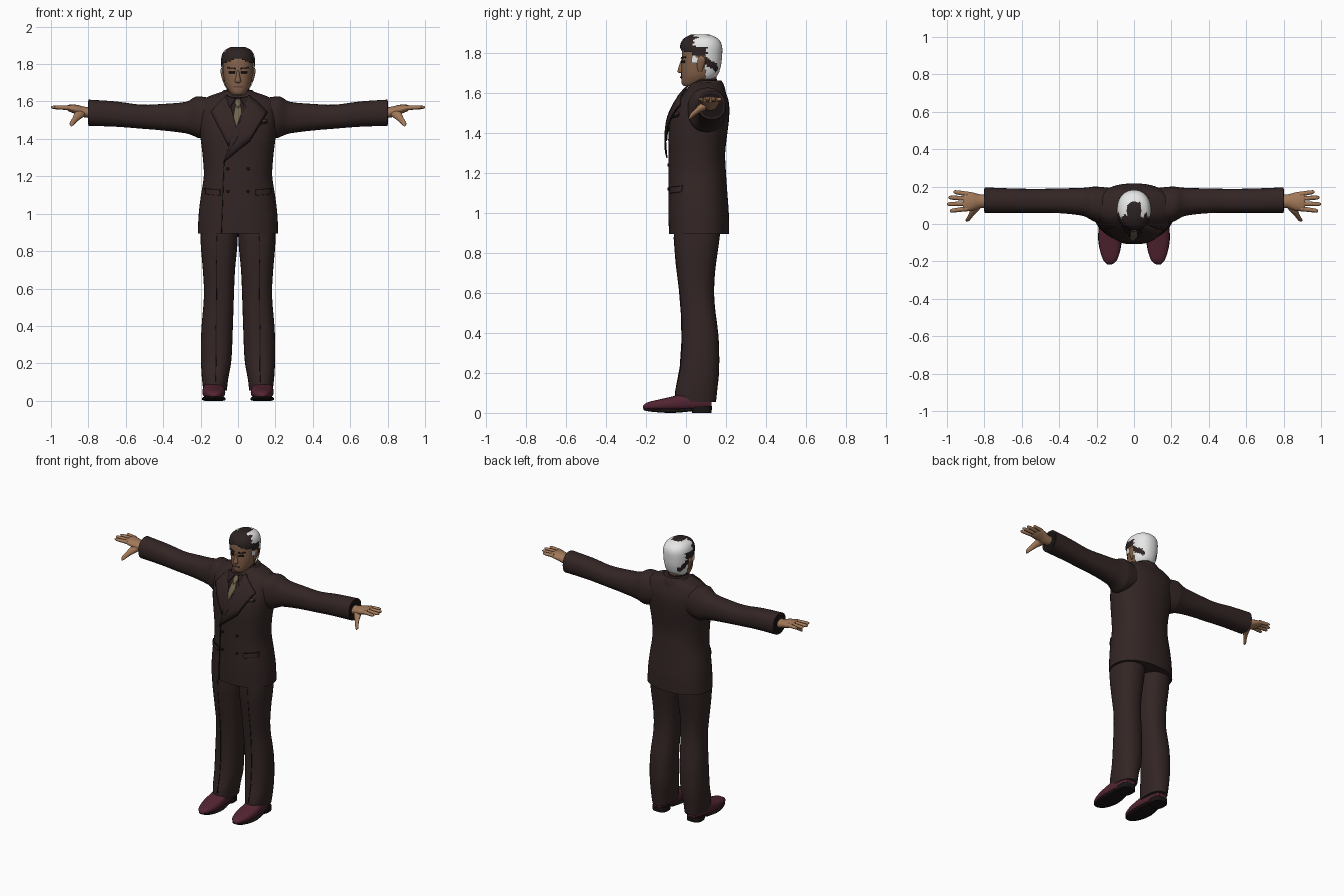
import bpy, bmesh, math
from mathutils import Vector
from mathutils.bvhtree import BVHTree

if "Cube" in bpy.data.objects:
    bpy.data.objects.remove(bpy.data.objects["Cube"])


def material(name, r, g, b):
    m = bpy.data.materials.new(name)
    m.use_nodes = True
    m.diffuse_color = (r, g, b, 1)
    bsdf = m.node_tree.nodes["Principled BSDF"]
    bsdf.inputs["Base Color"].default_value = (r, g, b, 1)
    bsdf.inputs["Roughness"].default_value = 0.8
    return m


SUIT = material("dark brown cloth", .033, .019, .018)
SEAM = material("near black", .01, .007, .007)
SHIRT = material("dark shirt", .022, .012, .013)
TIE = material("olive tie", .16, .125, .07)
SKIN = material("hand skin", .36, .19, .1)
FACE = material("face skin", .23, .12, .068)
LIPS = material("lip brown", .13, .055, .04)
HAIR = material("dark hair", .026, .016, .016)
WHITE = material("white hair", .8, .8, .8)
SHOE = material("burgundy leather", .085, .018, .032)
parts = []


def finish(name, bm, mats, mirror):
    bmesh.ops.recalc_face_normals(bm, faces=bm.faces)
    me = bpy.data.meshes.new(name)
    bm.to_mesh(me)
    bm.free()
    for m in mats:
        me.materials.append(m)
    ob = bpy.data.objects.new(name, me)
    bpy.context.collection.objects.link(ob)
    if mirror:
        ob.modifiers.new("mirror", 'MIRROR').use_bisect_axis[0] = False
    parts.append(ob)
    return ob


def spline(rows, steps):
    """Catmull-Rom interpolation through the section rows."""
    out = []
    for i in range(len(rows) - 1):
        quad = [rows[max(i - 1, 0)], rows[i], rows[i + 1], rows[min(i + 2, len(rows) - 1)]]
        for k in range(steps):
            t = k / steps
            out.append([b + t / 2 * (c - a + t * (2 * a - 5 * b + 4 * c - d + t * (3 * (b - c) + d - a)))
                        for a, b, c, d in zip(*quad)])
    return out + [list(rows[-1])]


def loft(name, rows, mat, axis='z', power=2, sides=28, steps=3, mirror=False, keep=None, paint=None):
    """Skin oval sections; each row is position, low a, high a, low b, high b."""
    bm = bmesh.new()
    rings = []
    for t, a0, a1, b0, b1 in spline(rows, steps):
        ring = []
        for k in range(sides):
            ang = math.tau * k / sides
            c, s = math.cos(ang), math.sin(ang)
            a = (a0 + a1) / 2 + (a1 - a0) / 2 * math.copysign(abs(c) ** (2 / power), c)
            b = (b0 + b1) / 2 + (b1 - b0) / 2 * math.copysign(abs(s) ** (2 / power), s)
            co = {'z': (a, b, t), 'x': (t, a, b), 'y': (a, t, b)}[axis]
            ring.append(bm.verts.new(co))
        rings.append(ring)
    for lo, hi in zip(rings, rings[1:]):
        for k in range(sides):
            n = (k + 1) % sides
            bm.faces.new((lo[k], lo[n], hi[n], hi[k]))
    bm.faces.new(rings[0])
    bm.faces.new(rings[-1])
    if keep:
        gone = [f for f in bm.faces if not keep(f.calc_center_median())]
        bmesh.ops.delete(bm, geom=gone, context='FACES')
    if paint:
        for f in bm.faces:
            f.material_index = paint(f.calc_center_median())
    tree = BVHTree.FromBMesh(bm)
    finish(name, bm, mat if isinstance(mat, list) else [mat], mirror)
    return tree


def drape(name, points, mat, tree, lift=.005, mirror=False):
    """Thin plate, outlined in x and z, laid on the front of a surface."""
    bm = bmesh.new()
    bm.faces.new([bm.verts.new((x, 0, z)) for x, z in points])
    bmesh.ops.triangulate(bm, faces=bm.faces)
    bmesh.ops.subdivide_edges(bm, edges=bm.edges, cuts=5, use_grid_fill=True)
    for v in bm.verts:
        hit = tree.ray_cast(Vector((v.co.x, -1, v.co.z)), Vector((0, 1, 0)))[0]
        if hit:
            v.co.y = hit.y - lift
    ob = finish(name, bm, [mat], mirror)
    solid = ob.modifiers.new("thickness", 'SOLIDIFY')
    solid.thickness, solid.offset = .007, 0


def box_outline(x, z, w, h, tilt=0):
    return [(x - w, z - h - tilt), (x + w, z - h + tilt), (x + w, z + h + tilt), (x - w, z + h - tilt)]


def oval_rows(rows):
    """Rows symmetric about x = 0: position, half width, back and front."""
    return [(z, -w, w, y0, y1) for z, w, y0, y1 in rows]


# Jacket body and sleeves
jacket = loft("jacket_body", oval_rows([
    (.895, .215, -.085, .215), (1.0, .21, -.088, .214), (1.1, .198, -.088, .207),
    (1.2, .183, -.088, .2), (1.3, .188, -.088, .196), (1.4, .2, -.088, .207),
    (1.48, .208, -.076, .216), (1.55, .21, -.045, .215), (1.6, .2, -.012, .2),
    (1.63, .15, .012, .188), (1.655, .075, .03, .172)]), SUIT, power=2.3, sides=48)
loft("sleeve", [
    (.1, .0, .19, 1.43, 1.61), (.2, .01, .2, 1.405, 1.627), (.235, .025, .197, 1.415, 1.622),
    (.28, .045, .193, 1.43, 1.598), (.4, .058, .19, 1.445, 1.587), (.52, .06, .188, 1.455, 1.583),
    (.65, .06, .19, 1.465, 1.6), (.8, .06, .196, 1.47, 1.61)],
    SUIT, axis='x', power=2.3, mirror=True)
loft("cuff_opening", [(.79, .068, .188, 1.478, 1.602), (.802, .068, .188, 1.478, 1.602)],
     SEAM, axis='x', power=2.3, mirror=True)
loft("jacket_collar", oval_rows([
    (1.6, .115, -.002, .2), (1.635, .098, .02, .192), (1.662, .076, .045, .178)]), SUIT)

# Shirt, tie and lapels
drape("shirt_front", [(0, 1.41), (.07, 1.62), (-.07, 1.62)], SHIRT, jacket, .004)
loft("shirt_collar", oval_rows([(1.6, .068, .0, .16), (1.67, .06, .025, .155)]), SHIRT)
drape("tie", [(0, 1.415), (.03, 1.47), (.014, 1.575), (-.014, 1.575), (-.03, 1.47)], TIE, jacket, .009)
loft("tie_knot", oval_rows([(1.565, .012, -.05, .0), (1.59, .02, -.04, .02), (1.61, .02, -.018, .03)]),
     TIE, sides=12)
drape("shirt_collar_wing", [(.012, 1.615), (.045, 1.565), (.066, 1.63)], SHIRT, jacket, .014, True)
drape("right_lapel", [(-.055, 1.635), (-.1, 1.6), (-.145, 1.545), (-.05, 1.36), (.005, 1.41)],
      SUIT, jacket, .012)
drape("left_lapel", [(.055, 1.635), (.1, 1.6), (.155, 1.545), (.06, 1.39), (-.075, 1.28), (0, 1.41)],
      SUIT, jacket, .016)
drape("lapel_edge", [(.157, 1.54), (.063, 1.385), (-.075, 1.275), (-.075, 1.281), (.06, 1.391), (.153, 1.545)],
      SEAM, jacket, .015)
drape("front_edge", [(-.077, 1.28), (-.073, 1.28), (-.087, .9), (-.091, .9)], SEAM, jacket, .002)
drape("breast_pocket", box_outline(.13, 1.485, .027, .006, .004), SEAM, jacket)
drape("pocket_square", box_outline(.135, 1.497, .016, .005, .003), LIPS, jacket)
drape("hip_pocket_flap", box_outline(.135, 1.115, .04, .014, .004), SUIT, jacket, .004, True)
drape("pocket_seam", box_outline(.135, 1.131, .04, .002, .004), SEAM, jacket, .004, True)
for row, z in enumerate((1.24, 1.12)):
    for x in (-.055, .055):
        drape("button_%d" % row, [(x + .008 * math.cos(a), z + .008 * math.sin(a))
                                  for a in (math.tau * k / 8 for k in range(8))], SEAM, jacket)

# Trousers with a pressed crease
leg = loft("trouser_leg", [
    (.055, .06, .185, -.055, .15), (.12, .052, .193, -.052, .157), (.22, .035, .198, -.03, .166),
    (.38, .028, .196, -.02, .163), (.56, .022, .182, -.028, .142), (.7, .016, .188, -.045, .145),
    (.85, .002, .2, -.06, .165), (.98, .001, .195, -.06, .18)], SUIT, power=2.3, mirror=True)
drape("trouser_crease", [(.117, .1), (.121, .1), (.115, .88), (.111, .88)], SEAM, leg, -.001, True)

# Shoes
loft("shoe", [
    (-.216, .118, .142, .022, .034), (-.195, .092, .163, .016, .052), (-.14, .074, .182, .012, .066),
    (-.07, .068, .19, .01, .082), (0, .074, .186, .01, .1), (.08, .082, .178, .012, .105),
    (.128, .1, .16, .018, .09)], SHOE, axis='y', power=2.6, mirror=True)
loft("shoe_sole", [
    (-.212, .115, .145, .014, .024), (-.19, .09, .165, .008, .022), (-.13, .071, .185, .002, .02),
    (-.06, .066, .192, 0, .02), (.03, .078, .182, .008, .026)], SEAM, axis='y', power=4, mirror=True)
loft("shoe_heel", [(0, .08, .18, .03, .128), (.035, .08, .18, .026, .13)], SEAM, power=3, mirror=True)

# Hands
loft("palm", [
    (.76, .088, .158, 1.51, 1.57), (.82, .085, .158, 1.515, 1.572), (.86, .072, .168, 1.53, 1.582),
    (.9, .068, .174, 1.545, 1.583), (.915, .075, .168, 1.555, 1.578)], SKIN, axis='x', mirror=True)
for finger, y, tip, drift in (("index", .082, .985, -.012), ("middle", .109, 1.0, -.003),
                              ("ring", .136, .992, .006), ("little", .16, .965, .012)):
    rows = []
    for t, w, h in ((0, .013, .013), (.5, .012, .011), (.88, .01, .009), (1, .004, .003)):
        mid, z = y + drift * t, 1.566 + .003 * t
        rows.append((.89 + (tip - .89) * t, mid - w, mid + w, z - h, z + h))
    loft(finger + "_finger", rows, SKIN, axis='x', sides=12, mirror=True)
loft("thumb", [
    (.1, .81, .868, 1.515, 1.56), (.07, .832, .878, 1.503, 1.545), (.045, .857, .887, 1.487, 1.52),
    (.022, .876, .9, 1.47, 1.495), (.013, .886, .896, 1.467, 1.477)], SKIN, axis='y', sides=14, mirror=True)

# Head and neck
skull = [
    (1.635, .03, -.012, .05), (1.65, .046, -.022, .1), (1.685, .067, -.024, .145),
    (1.73, .077, -.024, .163), (1.78, .081, -.021, .17), (1.825, .08, -.018, .17),
    (1.86, .064, .0, .15), (1.88, .03, .035, .11)]
head = loft("head", oval_rows(skull), FACE, power=2.2)
loft("neck", oval_rows([(1.58, .06, .02, .16), (1.63, .055, .022, .15), (1.72, .055, .03, .155)]), FACE)
loft("nose", oval_rows([(1.7, .01, -.036, .0), (1.708, .018, -.043, .0), (1.735, .011, -.036, .0),
                        (1.765, .007, -.025, .0)]), FACE, sides=14)
loft("ear", [(1.705, .07, .08, .062, .078), (1.73, .072, .088, .056, .088), (1.765, .072, .094, .052, .098),
             (1.782, .074, .088, .062, .09)], FACE, sides=14, mirror=True)
drape("eye", box_outline(.033, 1.757, .016, .006), SEAM, head, .001, True)
drape("eyebrow", box_outline(.035, 1.778, .021, .004, .002), HAIR, head, .003, True)
drape("mouth", box_outline(0, 1.679, .024, .004), LIPS, head, .002)


# Hair cap, white at the back with dark streaks
def hair_area(p):
    if p.y > .095:
        return p.z > 1.655
    if p.y > .03 and abs(p.x) > .03:
        return p.z > (1.788 if p.y > .055 else 1.75)
    return p.z > 1.818 + .012 * math.cos(p.x * 40)


def hair_colour(p):
    ragged = .012 * math.sin(p.x * 170) + .006 * math.sin(p.z * 240)
    side = abs(p.x) > .045
    if side and abs(p.z - 1.858 + .9 * (p.y + ragged / 2)) < .022:
        return 0
    sideburn = p.z < 1.785 and p.y > .03
    crown = p.y + ragged > .045 and abs(p.x) > .036 and p.z > 1.83
    return int(p.y + ragged > .112 or sideburn or crown)


loft("hair", oval_rows([(z + .012 * (z > 1.8), w + .009, y0 - .012, y1 + .01) for z, w, y0, y1 in skull]),
     [HAIR, WHITE], power=2.2, sides=64, steps=7, keep=hair_area, paint=hair_colour)

# Smooth shading with sharp edges kept
bpy.ops.object.select_all(action='DESELECT')
for ob in parts:
    ob.select_set(True)
bpy.context.view_layer.objects.active = parts[0]
bpy.ops.object.shade_smooth_by_angle(angle=math.radians(45))
